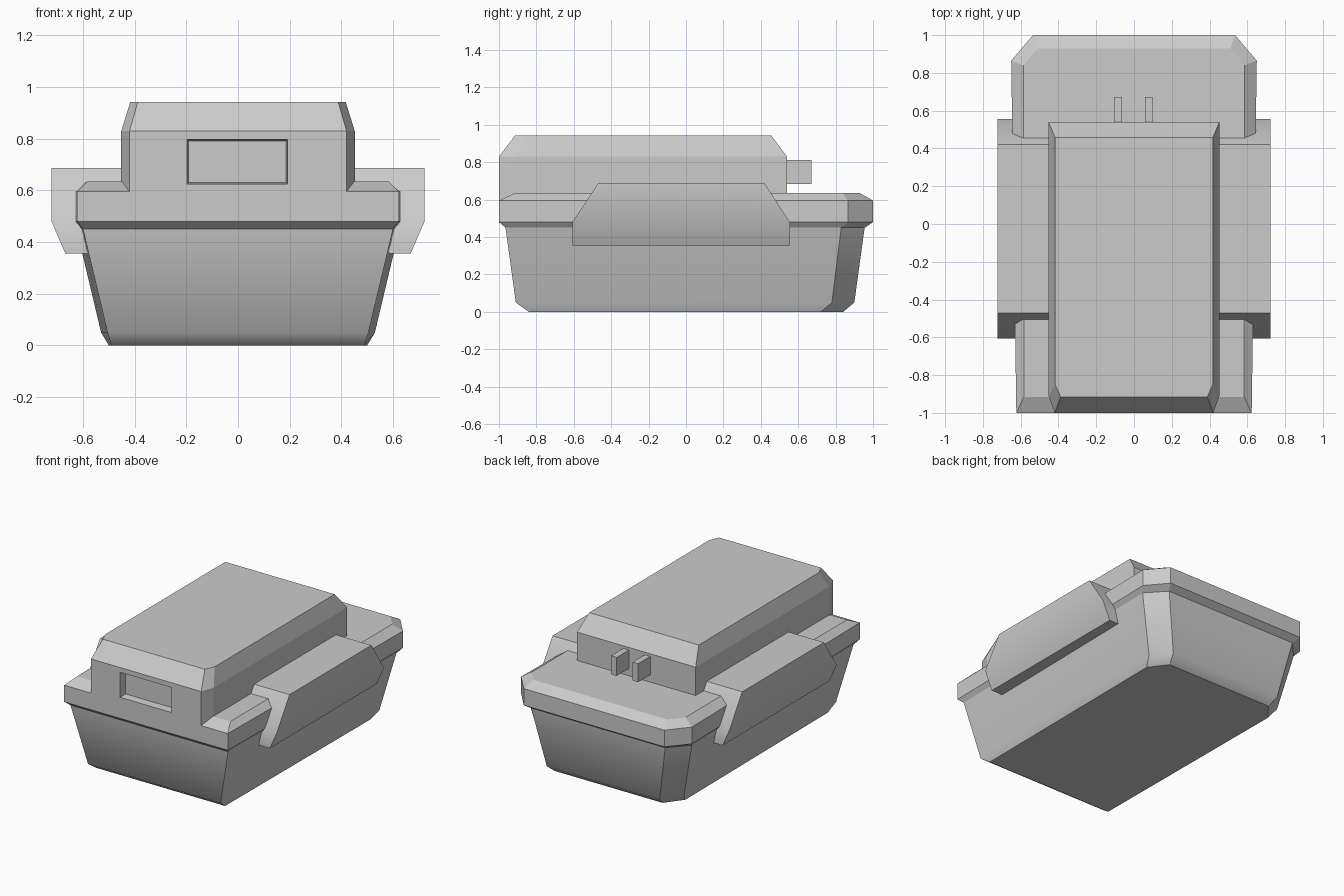
import bpy
import bmesh

if "Cube" in bpy.data.objects:
    bpy.data.objects.remove(bpy.data.objects["Cube"])


def loft(name, rings, soft=()):
    """Stack equal-sized point rings into a closed solid; rings listed in soft shade smoothly."""
    bm = bmesh.new()
    loops = [[bm.verts.new(p) for p in ring] for ring in rings]
    n = len(loops[0])
    for a, b in zip(loops, loops[1:]):
        for i in range(n):
            j = (i + 1) % n
            bm.faces.new((a[i], a[j], b[j], b[i]))
    bm.faces.new(loops[0][::-1])
    bm.faces.new(loops[-1])
    for e in bm.edges:
        e.smooth = any(all(v in loops[k] for v in e.verts) for k in soft)
    for f in bm.faces:
        f.smooth = bool(soft)
    bmesh.ops.recalc_face_normals(bm, faces=bm.faces[:])
    mesh = bpy.data.meshes.new(name)
    bm.to_mesh(mesh)
    bm.free()
    obj = bpy.data.objects.new(name, mesh)
    bpy.context.collection.objects.link(obj)
    return obj


def mirrored(half, z):
    """Complete a right-hand half outline, listed front to back, across x = 0."""
    return [(x, y, z) for x, y in half] + [(-x, y, z) for x, y in reversed(half)]


def rect(x0, x1, y0, y1, z):
    return [(x0, y0, z), (x1, y0, z), (x1, y1, z), (x0, y1, z)]


# Tapered tub with clipped back corners, softly rounded at the base
tub_base = mirrored([(0.49, -0.84), (0.50, 0.72), (0.41, 0.84)], 0)
tub_low = mirrored([(0.505, -0.91), (0.53, 0.78), (0.43, 0.90)], 0.05)
tub_half = [(0.60, -0.965), (0.625, 0.83), (0.51, 0.955)]
loft("tub", [tub_base, tub_low, mirrored(tub_half, 0.45)], soft=(1,))

# Overhanging rim, chamfered above and below
rim_half = [(0.623, -1.0), (0.65, 0.865), (0.535, 1.0)]
rim_top = [(0.583, -0.915), (0.585, 0.84), (0.51, 0.93)]
loft("rim", [mirrored(tub_half, 0.45), mirrored(rim_half, 0.48),
             mirrored(rim_half, 0.595), mirrored(rim_top, 0.635)])

# Raised upper box with clipped front corners and sloped top edges
box_half = [(0.42, -1.0), (0.452, -0.91), (0.452, 0.54)]
box_top = [(0.388, -0.915), (0.417, -0.85), (0.417, 0.457)]
upper_box = loft("upper_box", [mirrored(box_half, 0.595),
                               mirrored(box_half, 0.83),
                               mirrored(box_top, 0.942)])

# Rectangular recess in the front, slightly narrower at its back
cutter = loft("recess_cutter", [
    [(x, y, z) for x, z in ((-0.197 + t, 0.625 + t), (0.192 - t, 0.625 + t),
                            (0.192 - t, 0.797 - t), (-0.197 + t, 0.797 - t))]
    for y, t in ((-1.05, -0.006), (-0.95, 0.006))])
cutter.hide_render = True
cutter.display_type = 'WIRE'
cut = upper_box.modifiers.new("recess", 'BOOLEAN')
cut.operation = 'DIFFERENCE'
cut.solver = 'EXACT'
cut.object = cutter

# Side covers hanging over the rim, mirrored left and right
cover = loft("side_cover", [rect(0.44, 0.668, -0.607, 0.556, 0.355),
                            rect(0.44, 0.722, -0.607, 0.556, 0.48),
                            rect(0.44, 0.722, -0.47, 0.42, 0.687)], soft=(1,))
mirror = cover.modifiers.new("mirror", 'MIRROR')
mirror.use_axis[0] = True

# Two small tabs on the back of the upper box
for label, x in (("left", -0.085), ("right", 0.078)):
    loft(f"{label}_tab", [rect(x - 0.021, x + 0.021, 0.5, 0.672, z)
                          for z in (0.685, 0.812)])
